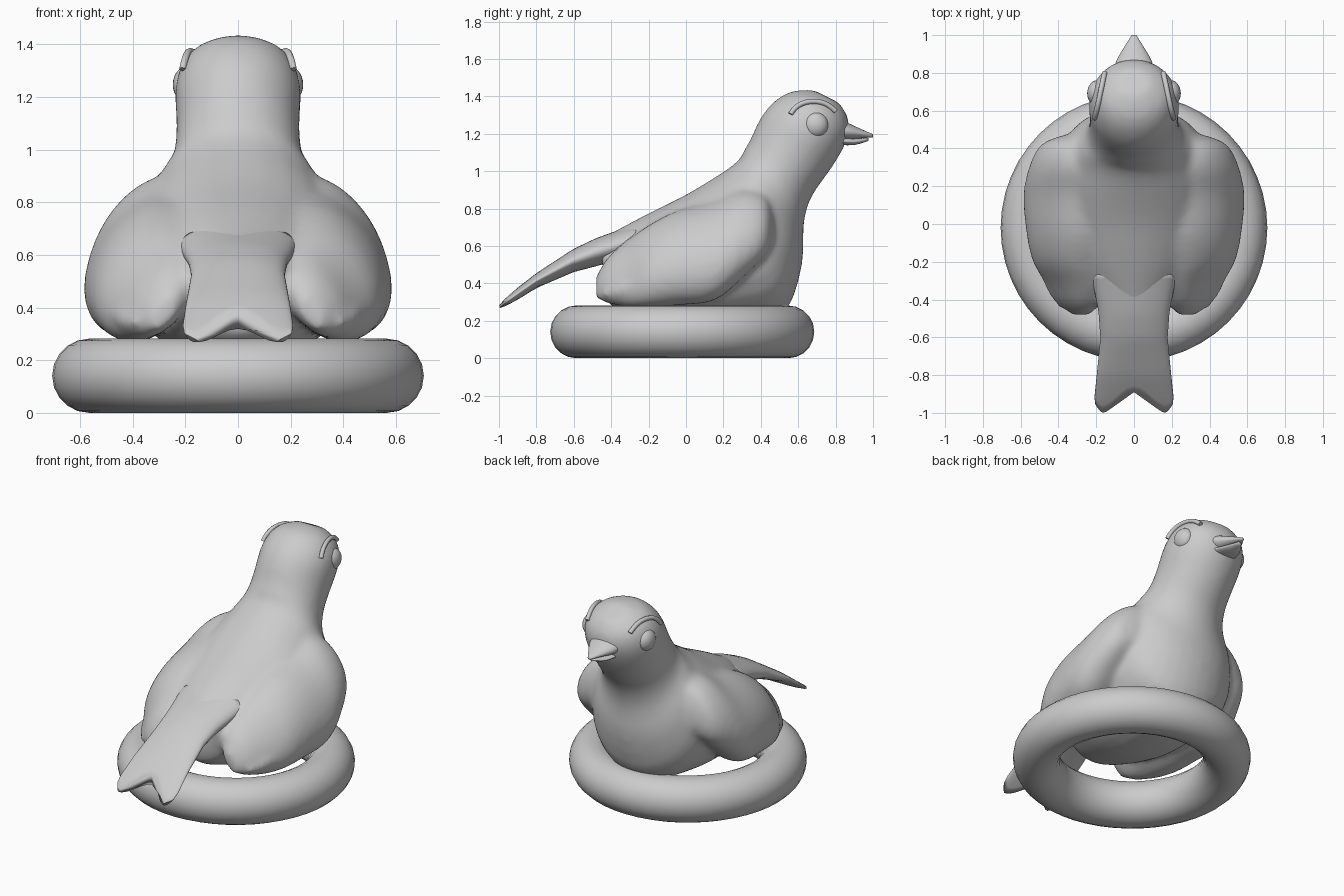
import bpy, bmesh
from math import sin, cos, pi
from mathutils import Vector

if "Cube" in bpy.data.objects:
    bpy.data.objects.remove(bpy.data.objects["Cube"])


def lerp_table(table, v):
    # piecewise linear lookup in (key, value) pairs with rising keys
    for (a, p), (b, q) in zip(table, table[1:]):
        if v <= b:
            return p + (q - p) * max(0, (v - a) / (b - a))
    return table[-1][1]


def smooth_rows(secs, steps=3):
    # Catmull-Rom interpolation between rows of numbers
    rows = []
    for i in range(len(secs) - 1):
        p = [secs[max(0, min(len(secs) - 1, i + k))] for k in (-1, 0, 1, 2)]
        for j in range(steps):
            t = j / steps
            rows.append([0.5 * (2 * b + (c - a) * t + (2 * a - 5 * b + 4 * c - d) * t * t
                                + (3 * b - a - 3 * c + d) * t ** 3) for a, b, c, d in zip(*p)])
    return rows + [secs[-1]]


def skin(name, rings):
    # closed surface through rings of equal point count
    bm = bmesh.new()
    rows = [[bm.verts.new(p) for p in r] for r in rings]
    n = len(rows[0])
    for r, s in zip(rows, rows[1:]):
        for i in range(n):
            bm.faces.new((r[i], r[(i + 1) % n], s[(i + 1) % n], s[i]))
    bm.faces.new(rows[0])
    bm.faces.new(rows[-1])
    bmesh.ops.recalc_face_normals(bm, faces=bm.faces)
    me = bpy.data.meshes.new(name)
    bm.to_mesh(me)
    bm.free()
    me.shade_smooth()
    ob = bpy.data.objects.new(name, me)
    bpy.context.collection.objects.link(ob)
    return ob


def ellipse(c, a, b, n=28):
    return [Vector(c) + Vector(a) * cos(2 * pi * i / n) + Vector(b) * sin(2 * pi * i / n)
            for i in range(n)]


def profile_loft(name, secs):
    # sections: top y, top z, bottom y, bottom z, half width
    return skin(name, [ellipse((0, (ty + by) / 2, (tz + bz) / 2), (w, 0, 0),
                               (0, (ty - by) / 2, (tz - bz) / 2))
                       for ty, tz, by, bz, w in smooth_rows(secs)])


# body, neck and head
body = profile_loft("bird_body", [
    (-.48, .63, -.44, .50, .17), (-.38, .68, -.42, .30, .20), (-.20, .775, -.25, .22, .33),
    (0, .875, 0, .17, .41), (.15, .965, .30, .18, .42), (.24, 1.025, .53, .25, .39),
    (.29, 1.07, .62, .50, .33), (.315, 1.12, .63, .72, .26), (.35, 1.18, .67, .86, .238),
    (.38, 1.25, .76, .99, .235), (.43, 1.33, .83, 1.10, .24), (.50, 1.395, .87, 1.20, .222),
    (.58, 1.43, .865, 1.29, .175), (.68, 1.435, .82, 1.365, .085)])

# folded wings: y, centre x, centre z, half thickness, half length
WING = [(.47, .31, .71, .05, .09), (.42, .35, .71, .11, .19), (.30, .345, .665, .17, .27),
        (.15, .345, .575, .20, .30), (-.05, .34, .535, .195, .28), (-.20, .335, .49, .17, .245),
        (-.32, .31, .45, .12, .20), (-.42, .29, .415, .085, .14), (-.48, .28, .38, .04, .07)]
parts = [body]
for s in (-1, 1):
    parts.append(skin("wing", [ellipse((s * x, y, z), (s * a * .8, 0, a * .6),
                                       (-s * b * .6, 0, b * .8))
                               for y, x, z, a, b in smooth_rows(WING)]))
    # ragged feather ends
    for x, z in ((.25, .46), (.34, .41), (.41, .36)):
        parts.append(skin("feather", [ellipse((s * (x + d), y, z + d), (r, 0, r * .4), (-r * .3, 0, r))
                                      for y, r, d in ((-.25, .06, .03), (-.36, .045, 0), (-.44, .012, -.02))]))

# blend body and wings into one skin
bpy.ops.object.select_all(action='DESELECT')
for p in parts:
    p.select_set(True)
bpy.context.view_layer.objects.active = body
bpy.ops.object.join()
rm = body.modifiers.new("blend", 'REMESH')
rm.mode = 'VOXEL'
rm.voxel_size = .02
rm.use_smooth_shade = True
sm = body.modifiers.new("soften", 'SMOOTH')
sm.factor = .5
sm.iterations = 10

# forked, drooping tail: height and half thickness by y, half width along its length
MID = [(-1.0, .275), (-.9, .345), (-.8, .415), (-.6, .523), (-.48, .567), (-.25, .64)]
HALF = [(-1.0, .012), (-.97, .024), (-.9, .032), (-.8, .04), (-.6, .062), (-.48, .075), (-.25, .085)]
WIDTH = [(0, .23), (.3, .188), (.5, .178), (.75, .195), (.95, .21), (1, .205)]
rings = []
for k in range(19):
    t = k / 18
    ring = []
    for i in range(40):
        u, v = cos(2 * pi * i / 40), sin(2 * pi * i / 40)
        end = -.89 - .11 * sin(pi / 2 * min(abs(u) / .85, 1)) ** 2 + .3 * max(0, abs(u) - .85)
        y = -.25 + t * (end + .25)
        ring.append((lerp_table(WIDTH, t) * u, y, lerp_table(MID, y) + lerp_table(HALF, y) * v))
    rings.append(ring)
skin("tail", rings)

# beak
profile_loft("upper_beak", [(.78, 1.29, .78, 1.16, .115), (.86, 1.26, .86, 1.165, .095),
                            (.93, 1.228, .93, 1.175, .056), (1.0, 1.197, 1.0, 1.181, .012)])
profile_loft("lower_beak", [(.80, 1.19, .80, 1.14, .09), (.90, 1.175, .90, 1.14, .062),
                            (.975, 1.178, .975, 1.162, .014)])

# eyes and brows
for s, side in ((-1, "left"), (1, "right")):
    bpy.ops.mesh.primitive_uv_sphere_add(segments=24, ring_count=14, radius=.069,
                                         location=(s * .194, .692, 1.247))
    eye = bpy.context.object
    eye.name = side + "_eye"
    eye.scale.x = .78
    eye.data.shade_smooth()
    cu = bpy.data.curves.new(side + "_brow", 'CURVE')
    cu.dimensions = '3D'
    cu.bevel_depth = .014
    cu.bevel_resolution = 2
    cu.use_fill_caps = True
    sp = cu.splines.new('NURBS')
    path = [(.21, .56, 1.305), (.2, .59, 1.36), (.178, .69, 1.385), (.165, .76, 1.36), (.155, .80, 1.32)]
    sp.points.add(len(path) - 1)
    for pt, (x, y, z) in zip(sp.points, path):
        pt.co = (s * x, y, z, 1)
    sp.use_endpoint_u = True
    bpy.context.collection.objects.link(bpy.data.objects.new(side + "_brow", cu))

# ring perch
bpy.ops.mesh.primitive_torus_add(major_segments=48, minor_segments=20, major_radius=.565,
                                 minor_radius=.141, location=(0, -.02, .141))
bpy.context.object.name = "ring_perch"
bpy.context.object.data.shade_smooth()
